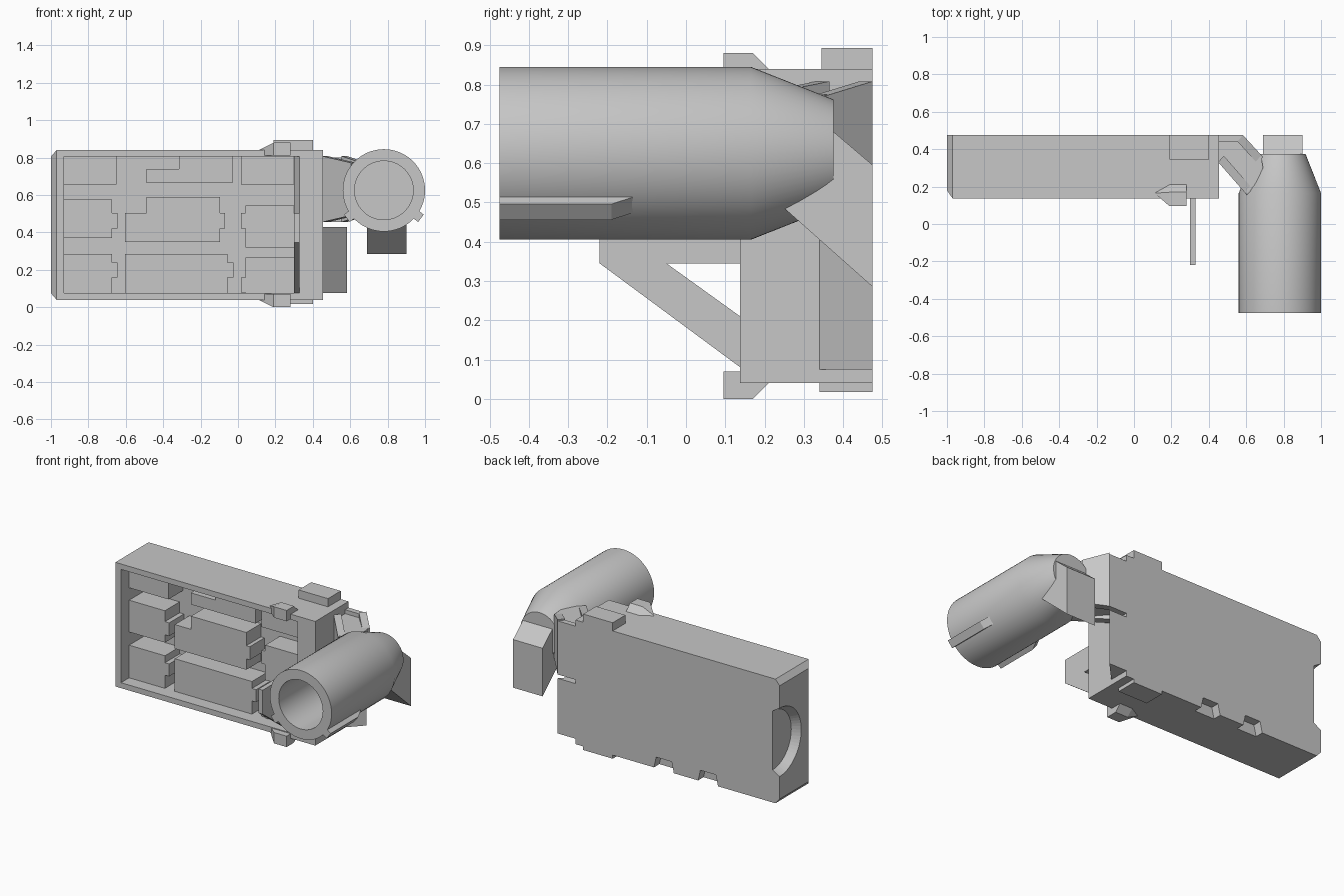
import bpy, bmesh
from math import cos, sin, pi, radians
from mathutils import Vector

cube = bpy.data.objects.get("Cube")
if cube:
    bpy.data.objects.remove(cube, do_unlink=True)

# One plain grey for the whole model
grey = bpy.data.materials.new("plain_grey")
grey.use_nodes = True
colour = (0.57, 0.57, 0.57, 1)
grey.diffuse_color = colour
grey.node_tree.nodes["Principled BSDF"].inputs["Base Color"].default_value = colour

MID_Z = 0.44                  # mirror height of the case
FRONT, BACK = 0.137, 0.475    # case depth limits
BLOCK, FLOOR = 0.22, 0.37     # depth of the block fronts and of the tray floor


def finish(name, bm):
    bmesh.ops.recalc_face_normals(bm, faces=bm.faces)
    mesh = bpy.data.meshes.new(name)
    bm.to_mesh(mesh)
    bm.free()
    mesh.materials.append(grey)
    obj = bpy.data.objects.new(name, mesh)
    bpy.context.collection.objects.link(obj)
    return obj


def prism(name, outline, axis, start, end):
    """Extrude a flat outline along one axis."""
    bm = bmesh.new()
    place = {"x": lambda a, b, t: (t, a, b),
             "y": lambda a, b, t: (a, t, b),
             "z": lambda a, b, t: (a, b, t)}[axis]
    face = bm.faces.new([bm.verts.new(place(a, b, start)) for a, b in outline])
    extruded = bmesh.ops.extrude_face_region(bm, geom=[face])["geom"]
    verts = [v for v in extruded if isinstance(v, bmesh.types.BMVert)]
    bmesh.ops.translate(bm, verts=verts, vec=place(0, 0, end - start))
    return finish(name, bm)


def box(name, x0, x1, y0, y1, z0, z1):
    return prism(name, [(x0, y0), (x1, y0), (x1, y1), (x0, y1)], "z", z0, z1)


def hull(name, points):
    bm = bmesh.new()
    for p in points:
        bm.verts.new(p)
    bmesh.ops.convex_hull(bm, input=bm.verts)
    return finish(name, bm)


def lathe(name, profile, origin, axis, segments=64):
    """Revolve (distance, radius) pairs around an axis, with capped ends."""
    bm = bmesh.new()
    rings = []
    for t, r in profile:
        ring = []
        for i in range(segments):
            a = 2 * pi * i / segments
            p = (t, r * cos(a), r * sin(a)) if axis == "x" else (r * cos(a), t, r * sin(a))
            ring.append(bm.verts.new(Vector(origin) + Vector(p)))
        rings.append(ring)
    for low, high in zip(rings, rings[1:]):
        for i in range(segments):
            j = (i + 1) % segments
            bm.faces.new((low[i], low[j], high[j], high[i]))
    bm.faces.new(rings[0])
    bm.faces.new(rings[-1])
    return finish(name, bm)


def select_only(obj):
    bpy.ops.object.select_all(action="DESELECT")
    obj.select_set(True)
    bpy.context.view_layer.objects.active = obj


def cut(target, cutter):
    mod = target.modifiers.new("cut", "BOOLEAN")
    mod.operation, mod.solver, mod.object = "DIFFERENCE", "EXACT", cutter
    cutter.hide_render = True
    select_only(target)
    bpy.ops.object.modifier_apply(modifier=mod.name)
    bpy.data.objects.remove(cutter, do_unlink=True)


# Case: a box with a chamfered far end
case = hull("case",
            [(x, y, z) for x in (-0.97, 0.455) for y in (FRONT, BACK) for z in (0.04, 0.84)]
            + [(-1, y, z) for y in (0.18, BACK) for z in (0.075, 0.805)])

# Open front tray with a slanted inner wall beside the post
cut(case, prism("tray_cutter", [(-0.93, 0.1), (0.33, 0.1), (0.33, FRONT), (0.3, 0.2),
                                (0.3, FLOOR), (-0.93, FLOOR)], "z", 0.075, 0.805))
# Round recess in the end and two notches along the lower back edge
cut(case, lathe("recess_cutter", [(-0.1, 0.24), (0, 0.22), (0.05, 0.19)],
                (-1, BACK, MID_Z), "x"))
for x in (-0.175, -0.49):
    cut(case, prism("notch_cutter", [(x - 0.08, 0), (x + 0.08, 0), (x + 0.055, 0.11),
                                     (x - 0.055, 0.11)], "y", 0.42, 0.6))

# Raised blocks in the tray: x range, z range, side tab
blocks = {
    "upper_left": (-0.93, -0.65, 0.655, 0.805, None),
    "middle_left": (-0.93, -0.675, 0.37, 0.575, (-0.645, 0.42, 0.505)),
    "lower_left": (-0.93, -0.675, 0.075, 0.285, (-0.645, 0.16, 0.24)),
    "lower_centre": (-0.605, -0.055, 0.075, 0.285, (-0.025, 0.16, 0.24)),
    "upper_right": (0.015, 0.31, 0.655, 0.805, None),
    "middle_right": (0.04, 0.31, 0.32, 0.545, (0.015, 0.42, 0.505)),
    "lower_right": (0.04, 0.31, 0.075, 0.265, (0.015, 0.08, 0.16)),
}
for name, (x0, x1, z0, z1, tab) in blocks.items():
    box(name + "_block", x0, x1, BLOCK, FLOOR + 0.01, z0, z1)
    if tab:
        reach, low, high = tab
        inner = x1 if reach > x1 else x0
        box(name + "_tab", min(inner, reach), max(inner, reach), BLOCK, FLOOR + 0.01, low, high)

prism("middle_centre_block",
      [(-0.605, 0.35), (-0.095, 0.35), (-0.095, 0.42), (-0.07, 0.42), (-0.07, 0.505),
       (-0.095, 0.505), (-0.095, 0.59), (-0.49, 0.59), (-0.49, 0.505), (-0.605, 0.505)],
      "y", BLOCK, FLOOR + 0.01)
prism("upper_centre_block",
      [(-0.49, 0.665), (-0.03, 0.665), (-0.03, 0.805), (-0.315, 0.805),
       (-0.315, 0.74), (-0.49, 0.74)], "y", BLOCK, FLOOR + 0.01)

# Clips near the front edge, mirrored top and bottom
clip = [(x, y, 0.88) for x in (0.19, 0.28) for y in (0.095, 0.17)]
clip += [(x, y, 0.81) for x in (0.19, 0.28) for y in (0.095, FRONT)]
clip += [(0.11, 0.165, 0.84), (0.11, 0.165, 0.81), (0.19, 0.215, 0.835), (0.28, 0.215, 0.835)]
hull("top_clip", clip)
hull("bottom_clip", [(x, y, 2 * MID_Z - z) for x, y, z in clip])

# Pads near the back edge
box("top_pad", 0.19, 0.4, 0.345, BACK, 0.83, 0.893)
box("bottom_pad", 0.19, 0.4, 0.34, BACK, 0.017, 0.05)

# Front fin: a level bar held by a diagonal brace
box("fin_bar", 0.3, 0.33, -0.22, 0.2, 0.345, 0.5)
prism("fin_brace", [(-0.22, 0.345), (-0.05, 0.345), (0.16, 0.194), (0.16, 0.064)],
      "x", 0.3, 0.33)

# Hinge wedge below the arm
prism("hinge_wedge", [(0.45, 0.335), (0.583, BACK), (0.45, BACK)], "z", 0.075, 0.43)

# Diagonal arm to the barrel: a sunken core between two tapered edge ribs
prism("arm_core", [(0.45, 0.34), (0.604, 0.165), (0.647, 0.21), (0.69, 0.3), (0.68, 0.358),
                   (0.573, BACK), (0.45, BACK)], "z", 0.485, 0.775)
across = Vector((0.03, 0.034))
for name, start, end, width in (("arm_front_rib", (0.45, 0.331), (0.604, 0.155), across),
                                ("arm_back_rib", (0.583, BACK), (0.69, 0.358), -across)):
    rib = []
    for point, drop in ((Vector(start), 0), (Vector(end), 0.036)):
        for p in (point, point + width):
            rib += [(p.x, p.y, 0.455 + drop), (p.x, p.y, 0.808 - drop)]
    hull(name, rib)
# Roots of the back rib inside the hinge corner
prism("arm_root", [(0.45, 0.44), (0.553, 0.44), (0.583, BACK), (0.45, BACK)],
      "z", 0.455, 0.8)

# Barrel with a tapered rear and a bored front
AXIS_X, AXIS_Z = 0.78, 0.625
barrel = lathe("barrel", [(0.1, 0.157), (-0.475, 0.157), (-0.475, 0.22),
                          (0.165, 0.22), (0.375, 0.137)], (AXIS_X, 0, AXIS_Z), "y")
select_only(barrel)
bpy.ops.object.shade_smooth_by_angle(angle=radians(30))

# Two lower rails with tapered ends
for side, name in ((1, "left_rail"), (-1, "right_rail")):
    angle = radians(-37)
    out = Vector((side * cos(angle), 0, sin(angle)))
    wide = Vector((side * sin(angle), 0, -cos(angle))) * 0.025
    centre = Vector((AXIS_X, 0, AXIS_Z))
    points = []
    for radius, end in ((0.2, -0.1), (0.248, -0.19)):
        for y in (-0.475, end):
            for s in (-1, 1):
                points.append(centre + out * radius + wide * s + Vector((0, y, 0)))
    hull(name, points)

# Angled elbow block behind the barrel
prism("elbow_block", [(0.25, 0.485), (BACK, 0.285), (BACK, 0.595), (0.375, 0.68),
                      (0.25, 0.68)], "x", 0.69, 0.9)
